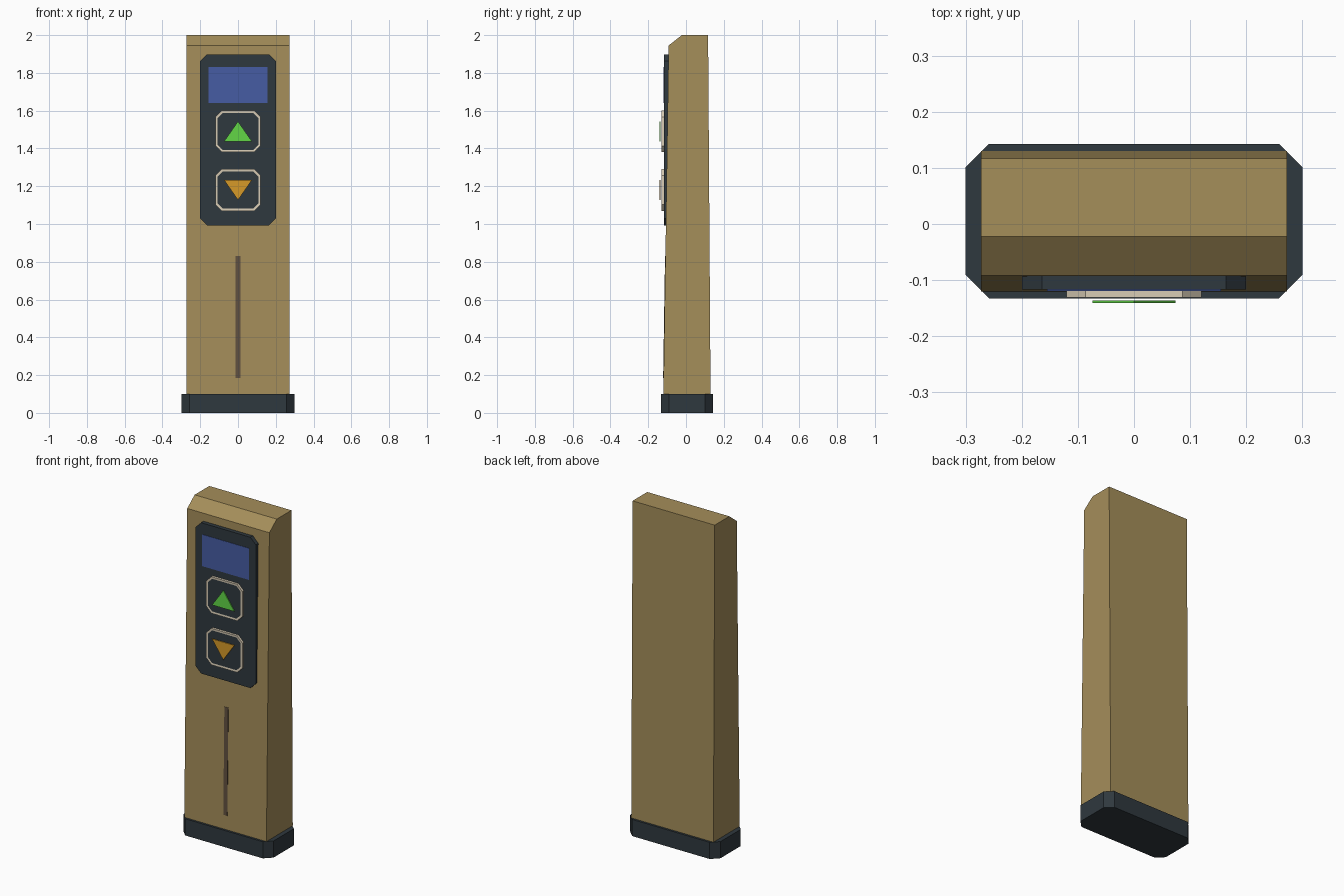
import bpy, bmesh
from mathutils import Vector

cube = bpy.data.objects.get("Cube")
if cube:
    bpy.data.objects.remove(cube, do_unlink=True)


def material(name, hex_code):
    srgb = [int(hex_code[i:i + 2], 16) / 255 for i in (0, 2, 4)]
    color = [((c + 0.055) / 1.055) ** 2.4 for c in srgb] + [1]
    mat = bpy.data.materials.new(name)
    mat.use_nodes = True
    mat.diffuse_color = color
    mat.node_tree.nodes["Principled BSDF"].inputs["Base Color"].default_value = color
    return mat


TAN = material("tan casing", "a58e5a")
DARK = material("dark slate", "2f383e")
CREAM = material("cream trim", "d8ccb5")
BLUE = material("display blue", "465ca4")
GREEN = material("arrow green", "62d646")
ORANGE = material("arrow orange", "d69a28")
BROWN = material("groove brown", "61503f")

# Each axis maps outline coordinates (u, v) and a depth d to a point
PLACE = {
    "x": lambda u, v, d: Vector((d, u, v)),
    "y": lambda u, v, d: Vector((u, d, v)),
    "z": lambda u, v, d: Vector((u, v, d)),
}


def prism(name, outline, axis, lo, hi, mat):
    """Extrude a 2D outline along an axis between two depths."""
    bm = bmesh.new()
    face = bm.faces.new([bm.verts.new(PLACE[axis](u, v, lo)) for u, v in outline])
    out = bmesh.ops.extrude_face_region(bm, geom=[face])
    moved = [g for g in out["geom"] if isinstance(g, bmesh.types.BMVert)]
    bmesh.ops.translate(bm, verts=moved, vec=PLACE[axis](0, 0, hi - lo))
    bmesh.ops.recalc_face_normals(bm, faces=bm.faces)
    mesh = bpy.data.meshes.new(name)
    bm.to_mesh(mesh)
    bm.free()
    mesh.materials.append(mat)
    obj = bpy.data.objects.new(name, mesh)
    bpy.context.collection.objects.link(obj)
    return obj


def clipped(u0, u1, v0, v1, cu, cv):
    """Rectangle outline with cut corners."""
    return [(u0 + cu, v0), (u1 - cu, v0), (u1, v0 + cv), (u1, v1 - cv),
            (u1 - cu, v1), (u0 + cu, v1), (u0, v1 - cv), (u0, v0 + cv)]


def inset_front(obj, thickness, mat):
    """Inset the front face and give its centre another material."""
    obj.data.materials.append(mat)
    bm = bmesh.new()
    bm.from_mesh(obj.data)
    front = min(bm.faces, key=lambda f: f.normal.y)
    bmesh.ops.inset_region(bm, faces=[front], thickness=thickness, depth=-0.001)
    front.material_index = 1
    bm.to_mesh(obj.data)
    bm.free()


# Foot and tapered casing with a sloped front top edge
prism("base", clipped(-0.3, 0.3, -0.133, 0.143, 0.042, 0.042), "z", 0, 0.1, DARK)
prism("casing", [(-0.12, 0.1), (0.13, 0.1), (0.117, 2), (-0.022, 2), (-0.092, 1.945)],
      "x", -0.273, 0.273, TAN)

# Groove strip following the slope of the front
prism("groove_strip", [(-0.121, 0.185), (-0.116, 0.185), (-0.106, 0.83), (-0.111, 0.83)],
      "x", -0.013, 0.013, BROWN)

# Control panel and display
prism("control_panel", clipped(-0.2, 0.2, 0.992, 1.898, 0.036, 0.036),
      "y", -0.117, -0.09, DARK)
prism("display", [(-0.155, 1.64), (0.155, 1.64), (0.155, 1.83), (-0.155, 1.83)],
      "y", -0.119, -0.116, BLUE)

# Two buttons, each with a raised arrow
for label, z, direction, mat in (("up", 1.49, 1, GREEN), ("down", 1.18, -1, ORANGE)):
    button = prism(label + "_button", clipped(-0.12, 0.12, z - 0.11, z + 0.11, 0.034, 0.034),
                   "y", -0.131, -0.116, CREAM)
    inset_front(button, 0.013, DARK)
    prism(label + "_arrow",
          [(-0.074, z - 0.053 * direction), (0.074, z - 0.053 * direction),
           (0, z + 0.053 * direction)], "y", -0.141, -0.136, mat)
